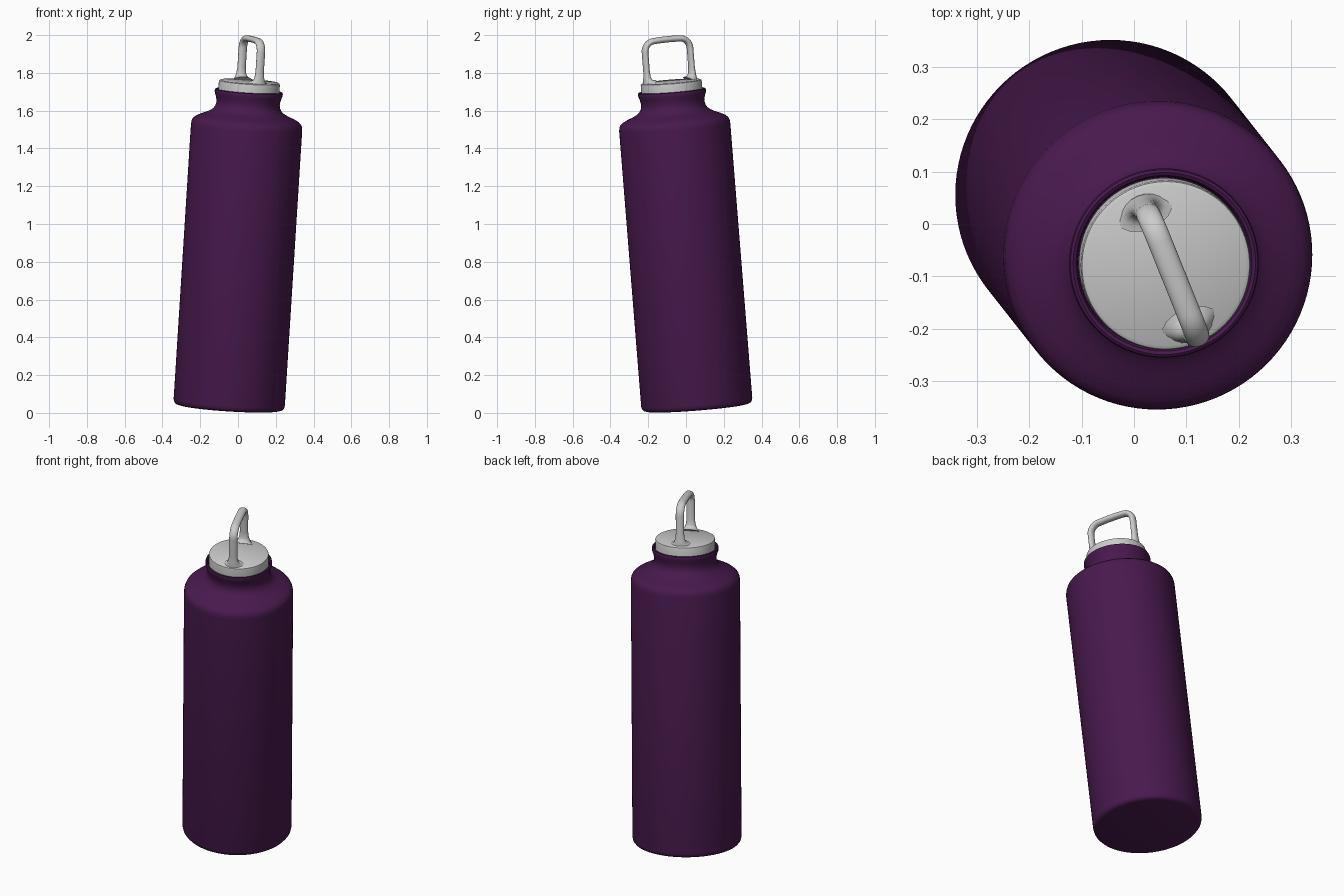
import bpy, bmesh, math
from mathutils import Vector, Matrix

if "Cube" in bpy.data.objects:
    bpy.data.objects.remove(bpy.data.objects["Cube"])

# The whole bottle leans along this axis from its base centre
AXIS = Vector((0.063, -0.08, 1)).normalized()
LEAN = Matrix.Translation((-0.048, 0.059, 0.029)) @ Vector((0, 0, 1)).rotation_difference(AXIS).to_matrix().to_4x4()

purple = bpy.data.materials.new("purple")
purple.diffuse_color = (0.065, 0.01, 0.075, 1)
purple.use_nodes = True
purple.node_tree.nodes["Principled BSDF"].inputs["Base Color"].default_value = purple.diffuse_color


def smooth(ob, angle):
    bpy.ops.object.select_all(action='DESELECT')
    ob.select_set(True)
    bpy.context.view_layer.objects.active = ob
    bpy.ops.object.shade_smooth_by_angle(angle=math.radians(angle))


def lathe(name, profile, steps=96):
    """Spin (radius, height) points around the bottle axis."""
    bm = bmesh.new()
    verts = [bm.verts.new((r, 0, z)) for r, z in profile]
    edges = [bm.edges.new(p) for p in zip(verts, verts[1:])]
    bmesh.ops.spin(bm, geom=verts + edges, cent=(0, 0, 0), axis=(0, 0, 1),
                   angle=2 * math.pi, steps=steps, use_duplicate=False)
    bmesh.ops.remove_doubles(bm, verts=bm.verts, dist=1e-5)
    bmesh.ops.recalc_face_normals(bm, faces=bm.faces)
    me = bpy.data.meshes.new(name)
    bm.to_mesh(me)
    bm.free()
    ob = bpy.data.objects.new(name, me)
    bpy.context.collection.objects.link(ob)
    ob.matrix_world = LEAN
    smooth(ob, 40)
    return ob


# Bottle body with rounded base, shoulder and flared neck
body = lathe("bottle_body", [
    (0, 0), (0.27, 0), (0.284, 0.004), (0.292, 0.014), (0.295, 0.028),
    (0.295, 1.49), (0.293, 1.508), (0.287, 1.522), (0.275, 1.533),
    (0.25, 1.546), (0.22, 1.558), (0.197, 1.570), (0.182, 1.582),
    (0.172, 1.598), (0.168, 1.615), (0.169, 1.63), (0.173, 1.648),
    (0.179, 1.664), (0.181, 1.676), (0.179, 1.684), (0.174, 1.687),
    (0.168, 1.684), (0.165, 1.676), (0.163, 1.66), (0, 1.66)])
body.data.materials.append(purple)

# Cap
lathe("cap", [(0, 1.662), (0.161, 1.662), (0.162, 1.724), (0.160, 1.731),
              (0.153, 1.735), (0, 1.735)])

# Carry loop: legs that flare into the cap, joined by a rounded top
TOP, HALF, R = 1.957, 0.129, 0.055
leg = [(HALF - 0.012, 1.730, 0.040), (HALF - 0.007, 1.738, 0.031),
       (HALF - 0.002, 1.750, 0.024), (HALF, 1.768, 0.019), (HALF, 1.80, 0.0165)]
for i in range(9):
    a = math.radians(90 * i / 8)
    leg.append((HALF - R + R * math.cos(a), TOP - R + R * math.sin(a), 0.0165))
leg.append((0.03, TOP + 0.002, 0.0165))
path = leg + [(-x, z, r) for x, z, r in reversed(leg)]

curve = bpy.data.curves.new("loop", 'CURVE')
curve.dimensions = '3D'
curve.bevel_depth = 1
curve.bevel_resolution = 6
curve.use_fill_caps = True
spline = curve.splines.new('POLY')
spline.points.add(len(path) - 1)
for p, (x, z, r) in zip(spline.points, path):
    p.co = (x + 0.006, 0, z, 1)
    p.radius = r
loop = bpy.data.objects.new("carry_loop", curve)
bpy.context.collection.objects.link(loop)
loop.matrix_world = LEAN @ Matrix.Rotation(math.radians(-68), 4, 'Z') @ Matrix.Diagonal((1, 1.4, 1, 1))
bpy.ops.object.select_all(action='DESELECT')
loop.select_set(True)
bpy.context.view_layer.objects.active = loop
bpy.ops.object.convert(target='MESH')
smooth(bpy.context.object, 50)
